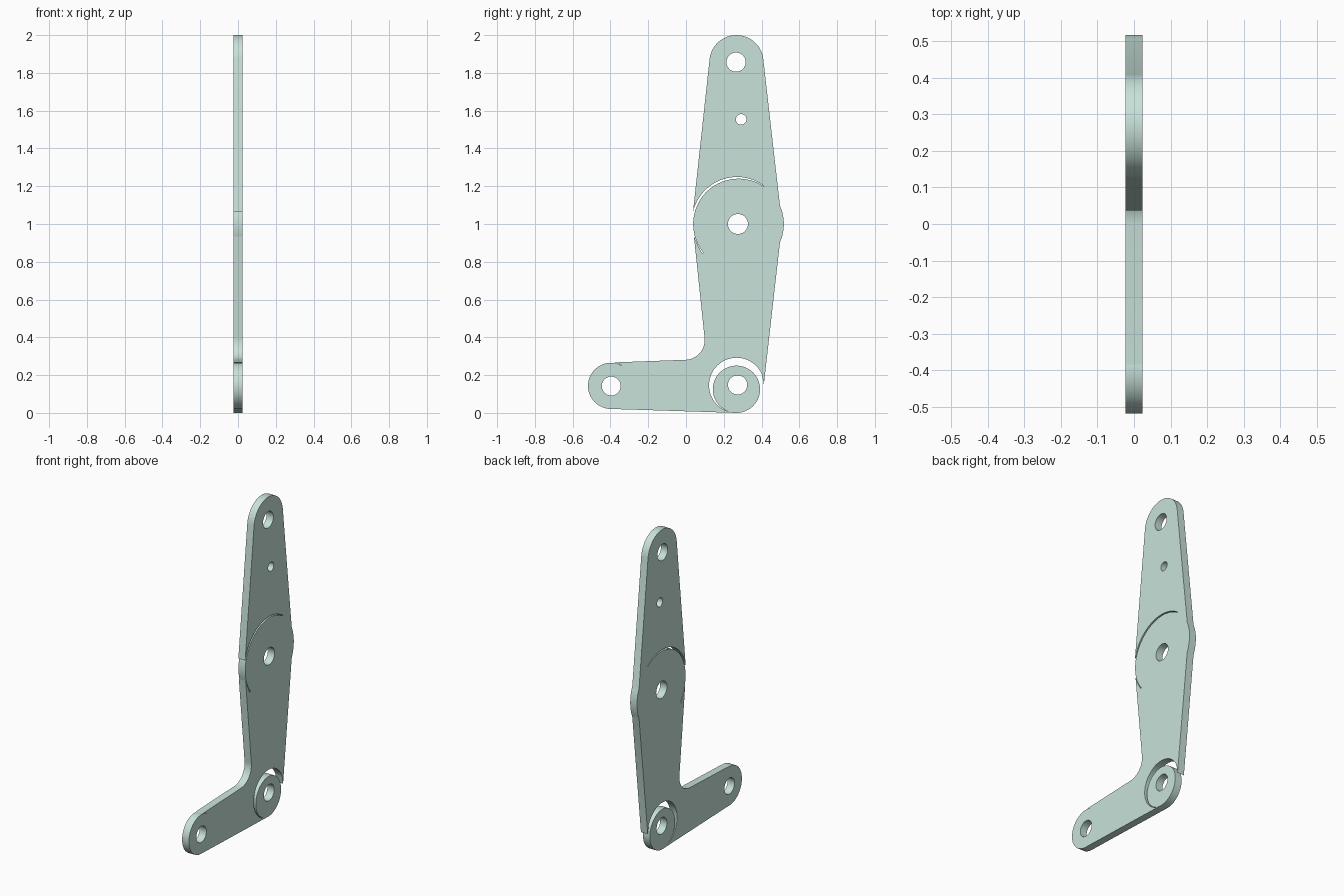
import bpy
from math import cos, sin, radians, pi

if "Cube" in bpy.data.objects:
    bpy.data.objects.remove(bpy.data.objects["Cube"])

HALF = 0.0235  # half plate thickness


def arc(cy, cz, r, a0, a1, step=5):
    """Points on an arc in the plate plane, angles in degrees."""
    n = max(2, round(abs(a1 - a0) / step))
    return [(cy + r * cos(radians(a0 + (a1 - a0) * i / n)),
             cz + r * sin(radians(a0 + (a1 - a0) * i / n))) for i in range(n + 1)]


outline = (
    # rounded top end
    arc(0.267, 1.857, 0.143, 6, 174)
    # upper crescent slit: outer edge in, hub edge back out
    + arc(0.270, 1.010, 0.239, 167, 54)
    + arc(0.278, 1.000, 0.240, 56, 192)
    # narrow slit below the hub
    + arc(0.278, 1.000, 0.240, 195, 219)
    + [(0.086, 0.843), (0.062, 0.888), (0.042, 0.935)]
    # inside corner between the two arms
    + arc(-0.006, 0.386, 0.105, 368, 274)
    # short arm's rounded end, with its tiny slit
    + [(-0.385, 0.267), (-0.350, 0.257), (-0.328, 0.243)]
    + arc(-0.397, 0.143, 0.122, 60, 268)
    # pivot disc, then crescent gap around it
    + arc(0.267, 0.125, 0.125, -90, 252)
    + arc(0.268, 0.146, 0.146, 250, 22)
    + [(0.412, 0.150)]
    # bulge of the hub on the far edge
    + arc(0.278, 1.000, 0.240, -24, 24)
)

# bolt holes: y, z, radius
holes = [(0.265, 1.857, 0.051), (0.292, 1.554, 0.028), (0.275, 1.0, 0.053),
         (0.273, 0.148, 0.051), (-0.396, 0.142, 0.050)]

curve = bpy.data.curves.new("linkage_plate", 'CURVE')
curve.dimensions = '2D'
curve.fill_mode = 'BOTH'
curve.extrude = HALF


def add_loop(points):
    spline = curve.splines.new('POLY')
    spline.points.add(len(points) - 1)
    for p, (y, z) in zip(spline.points, points):
        p.co = (y, z, 0, 1)
    spline.use_cyclic_u = True


add_loop(outline)
for y, z, r in holes:
    add_loop(arc(y, z, r, 0, 360, 10)[:-1])

# stand the plate up in the y-z plane
plate = bpy.data.objects.new("linkage_plate", curve)
bpy.context.collection.objects.link(plate)
plate.rotation_euler = (pi / 2, 0, pi / 2)
bpy.context.view_layer.objects.active = plate
plate.select_set(True)
bpy.ops.object.convert(target='MESH')
plate = bpy.context.view_layer.objects.active
bpy.ops.object.shade_smooth_by_angle(angle=radians(30))

paint = bpy.data.materials.new("pale_green")
paint.diffuse_color = (0.58, 0.76, 0.69, 1)
paint.use_nodes = True
paint.node_tree.nodes["Principled BSDF"].inputs["Base Color"].default_value = paint.diffuse_color
plate.data.materials.clear()
plate.data.materials.append(paint)
